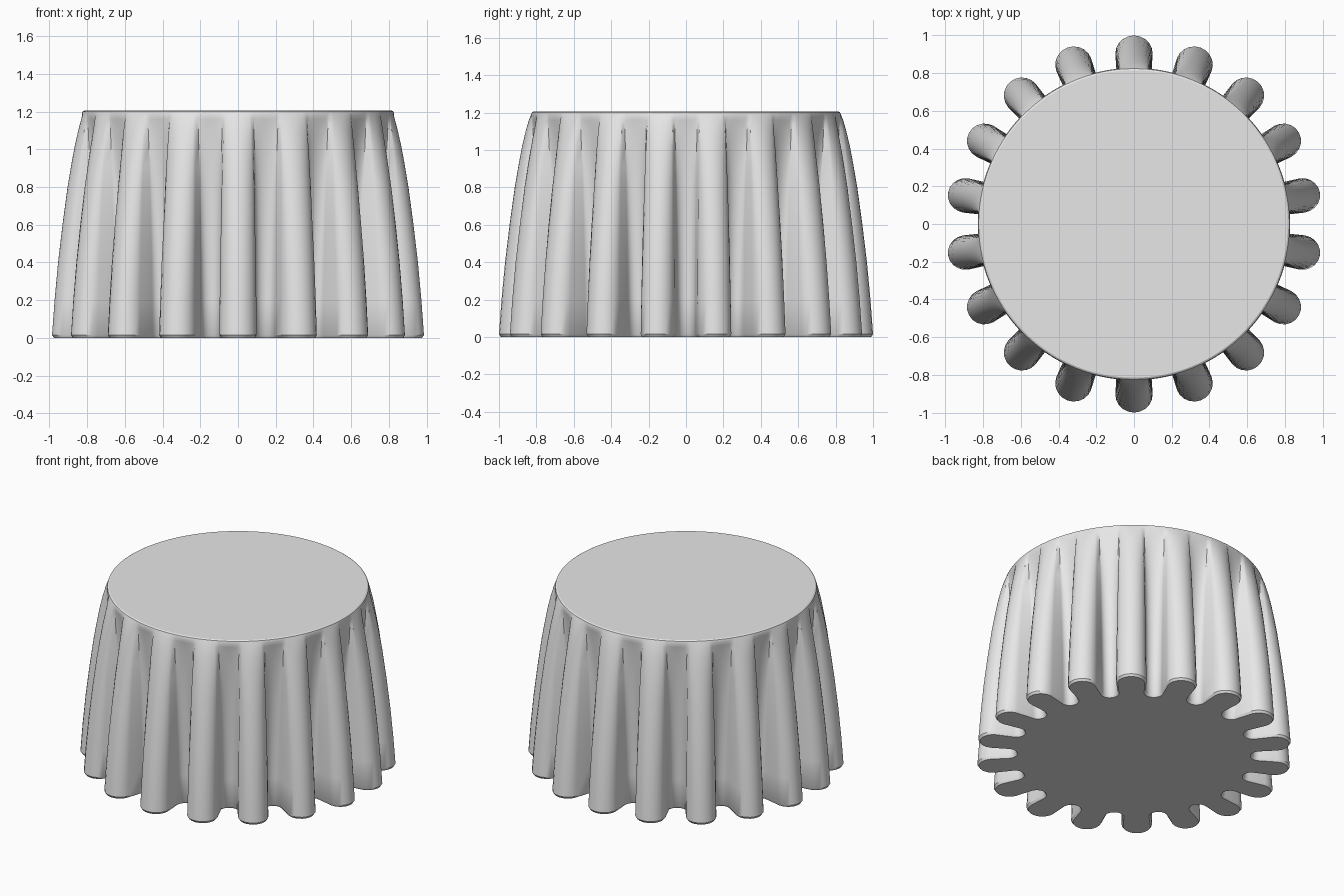
import bpy, bmesh
from math import pi, sin, cos, hypot, radians

cube = bpy.data.objects.get("Cube")
if cube:
    bpy.data.objects.remove(cube, do_unlink=True)

FOLDS = 18
TOP_RADIUS = 0.828
HEIGHT = 1.206
ARC = 10          # segments in each rounded fold
STEP = 2 * pi / FOLDS


def hem_fold(inset):
    """One fold of the hem as (angle, radius): rounded tip, then rounded valley."""
    points = []
    for centre, turn, size, side in ((0.905, 0, 0.095 - inset, 1),
                                     (0.795, STEP / 2, 0.05 + inset, -1)):
        for i in range(ARC + 1):
            a = -pi / 2 + pi * i / ARC
            out, across = centre + side * size * cos(a), size * sin(a)
            points.append((turn + across / out, hypot(out, across)))
    return points


def ring(bm, z, depth, inset=0.0, scale=1.0):
    """Closed loop blended between the round table edge and the folded hem."""
    fold = hem_fold(inset)
    verts = []
    for k in range(FOLDS):
        for i, (hem_angle, hem_radius) in enumerate(fold):
            even = (i - ARC / 2) / len(fold) * STEP
            angle = k * STEP + even + (hem_angle - even) * depth ** 0.7
            # Folds spread slightly away from the front and back
            a = pi / 2 + angle + 0.02 * sin(2 * angle)
            radius = scale * (TOP_RADIUS + (hem_radius - TOP_RADIUS) * depth)
            verts.append(bm.verts.new((radius * cos(a), radius * sin(a), z)))
    return verts


# Height and fold depth down the cloth
drop = ((0.015, 1.0), (0.2, 0.92), (0.4, 0.81), (0.6, 0.67), (0.8, 0.51),
        (0.92, 0.39), (1.02, 0.28), (1.1, 0.17), (1.16, 0.07), (1.19, 0.0))

bm = bmesh.new()
rings = [ring(bm, 0.0, 1.0, 0.01)]
rings += [ring(bm, z, depth) for z, depth in drop]

# Softly rolled table edge
rings += [ring(bm, HEIGHT - 0.005, 0.0, scale=0.995),
          ring(bm, HEIGHT, 0.0, scale=0.984)]

# Draped sides
for low, high in zip(rings, rings[1:]):
    n = len(low)
    for i in range(n):
        j = (i + 1) % n
        bm.faces.new((low[i], low[j], high[j], high[i]))

# Flat table top and closed underside
caps = [bm.faces.new(rings[-1]), bm.faces.new(rings[0][::-1])]
bmesh.ops.recalc_face_normals(bm, faces=bm.faces[:])

# Keep the caps crisp against the cloth
bmesh.ops.split_edges(bm, edges=[e for cap in caps for e in cap.edges])

mesh = bpy.data.meshes.new("tablecloth")
bm.to_mesh(mesh)
bm.free()
tablecloth = bpy.data.objects.new("tablecloth", mesh)
bpy.context.collection.objects.link(tablecloth)

# Plain cloth colour
cloth = bpy.data.materials.new("light_grey_cloth")
cloth.use_nodes = True
colour = (0.8, 0.8, 0.8, 1.0)
cloth.diffuse_color = colour
cloth.node_tree.nodes["Principled BSDF"].inputs["Base Color"].default_value = colour
mesh.materials.append(cloth)

# Smooth folds
bpy.ops.object.select_all(action="DESELECT")
tablecloth.select_set(True)
bpy.context.view_layer.objects.active = tablecloth
bpy.ops.object.shade_smooth_by_angle(angle=radians(35))
